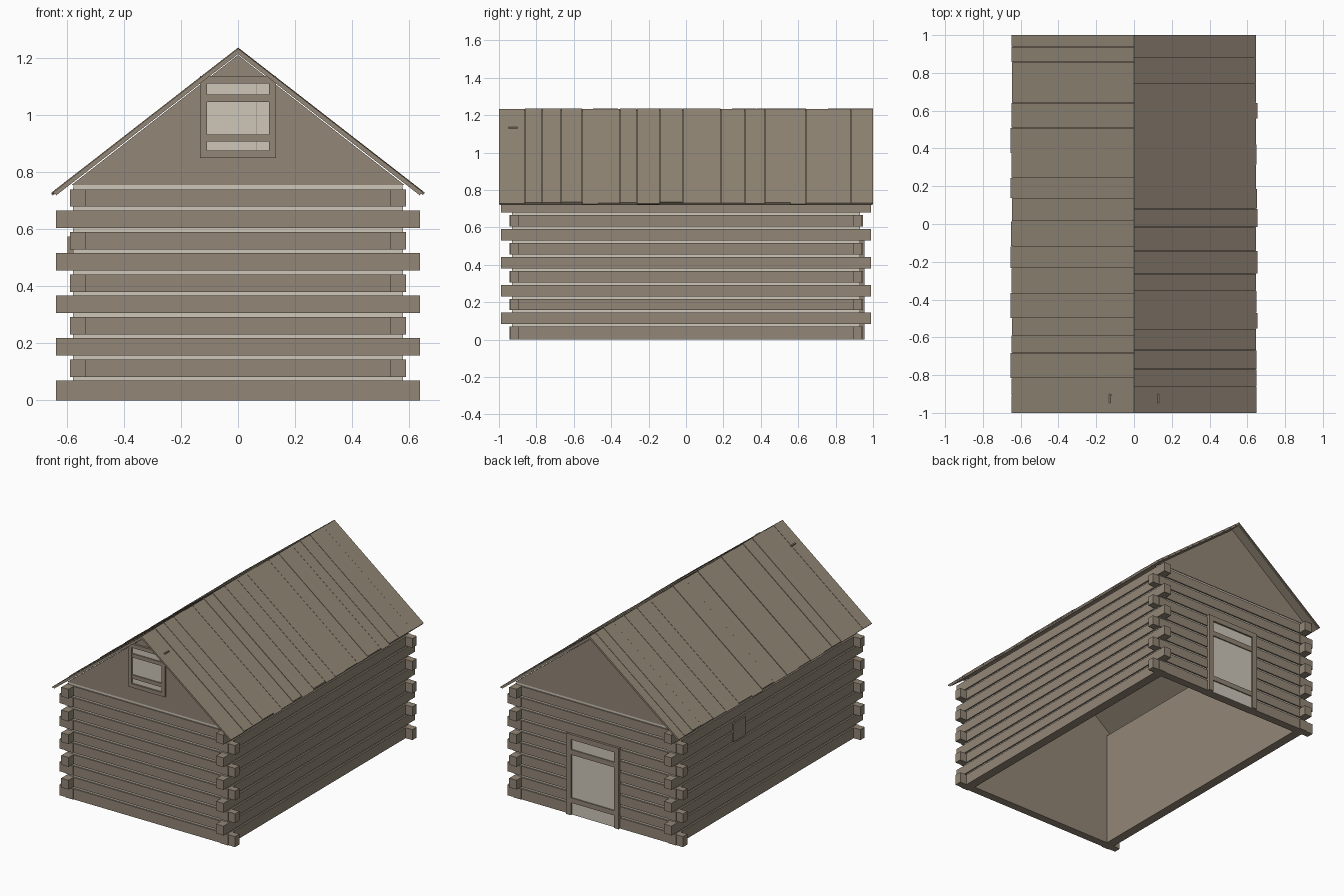
import bpy, bmesh, random
from mathutils import Matrix, Vector

random.seed(4)
cube = bpy.data.objects.get("Cube")
if cube:
    bpy.data.objects.remove(cube)


def material(name, color):
    m = bpy.data.materials.new(name)
    m.use_nodes = True
    m.diffuse_color = (*color, 1)
    for n in m.node_tree.nodes:
        if n.type == 'BSDF_PRINCIPLED':
            n.inputs["Base Color"].default_value = (*color, 1)
            n.inputs["Roughness"].default_value = 0.9
    return m


WOOD = material("weathered_wood", (0.29, 0.24, 0.182))
PALE = material("pale_chinking", (0.61, 0.565, 0.485))


def finish(bm, name, mat):
    bmesh.ops.recalc_face_normals(bm, faces=bm.faces)
    me = bpy.data.meshes.new(name)
    bm.to_mesh(me)
    bm.free()
    me.materials.append(mat)
    ob = bpy.data.objects.new(name, me)
    bpy.context.scene.collection.objects.link(ob)
    return ob


def boxes(name, mat, items):
    """Each item is a pair of ranges per axis: (x0, x1), (y0, y1), (z0, z1)."""
    bm = bmesh.new()
    for spans in items:
        mid = Vector([(a + b) / 2 for a, b in spans])
        size = [abs(b - a) for a, b in spans]
        bmesh.ops.create_cube(bm, size=1, matrix=Matrix.Translation(mid) @ Matrix.Diagonal((*size, 1)))
    return finish(bm, name, mat)


def prism(bm, profile, y0, y1):
    """Extrude an x-z outline along y."""
    face = bm.faces.new([bm.verts.new((x, y0, z)) for x, z in profile])
    out = bmesh.ops.extrude_face_region(bm, geom=[face])
    verts = [v for v in out["geom"] if isinstance(v, bmesh.types.BMVert)]
    bmesh.ops.translate(bm, verts=verts, vec=(0, y1 - y0, 0))


def span(side, a, b):
    return (side * a, side * b)


# Log walls with alternating corner overlaps
ROWS, PITCH, LOG = 10, 0.0745, 0.061
OUT_X, IN_X, OUT_Y, IN_Y = 0.588, 0.535, 0.94, 0.895
WALL_TOP = 0.755
for side, end_name, long_name in ((-1, "front", "right"), (1, "back", "left")):
    end_logs, long_logs = [], []
    for i in range(ROWS):
        z = (i * PITCH + (0.008 if i else 0), i * PITCH + 0.008 + LOG)
        reach_x = 0.637 if i % 2 == 0 else 0.583
        reach_y = 0.945 if i % 2 == 0 else 0.99
        end_logs.append(((-reach_x, reach_x), span(side, IN_Y, OUT_Y), z))
        long_logs.append((span(side, IN_X, OUT_X), (-reach_y, reach_y), z))
    boxes(end_name + "_wall_logs", WOOD, end_logs)
    boxes(long_name + "_wall_logs", WOOD, long_logs)

# Pale chinking between the logs
boxes("chinking", PALE,
      [((-0.577, 0.577), span(s, 0.897, 0.931), (0.02, WALL_TOP)) for s in (-1, 1)] +
      [(span(s, 0.537, 0.578), (-0.93, 0.93), (0.02, 0.745)) for s in (-1, 1)])

# Plain inner lining of the open-bottomed room
boxes("inner_lining", WOOD,
      [((-IN_X, IN_X), span(s, 0.887, 0.896), (0, WALL_TOP)) for s in (-1, 1)] +
      [(span(s, 0.528, 0.536), (-IN_Y, IN_Y), (0, WALL_TOP)) for s in (-1, 1)])

# Gable triangles
for side, name in ((-1, "front_gable"), (1, "back_gable")):
    bm = bmesh.new()
    prism(bm, [(-0.583, WALL_TOP), (0.583, WALL_TOP), (0, 1.21)], side * 0.89, side * 0.935)
    finish(bm, name, WOOD)

# Roof: a thin deck on each slope, topped with uneven planks
SLOPE = 0.777
NORM = (1 + SLOPE ** 2) ** 0.5


def roof_profile(side, ridge, reach, thick):
    eave = ridge - SLOPE * reach
    return [(0, ridge), (side * reach, eave),
            (side * (reach - thick * SLOPE / NORM), eave - thick / NORM),
            (0, ridge - thick * NORM)]


for side, name in ((-1, "right"), (1, "left")):
    bm = bmesh.new()
    prism(bm, roof_profile(side, 1.226, 0.643, 0.01), -0.995, 0.995)
    finish(bm, name + "_roof_deck", WOOD)
    bm = bmesh.new()
    y = -1.0
    while y < 1:
        width = random.uniform(0.08, 0.14)
        end = 1.0 if y + width > 0.94 else y + width
        ridge = 1.235 + random.uniform(-0.003, 0.002)
        prism(bm, roof_profile(side, ridge, random.uniform(0.645, 0.655), 0.008),
              y, end - (0 if end == 1 else 0.002))
        y = end
    finish(bm, name + "_roof_planks", WOOD)


# Framed openings: frame, two pale boards and two cross rails
def opening(name, side, x0, x1, z0, z1, edge, sill, seam, face, rails):
    deep = (side * 0.9, side * (face + 0.011))
    frame = [((x0, x0 + edge), deep, (z0, z1)), ((x1 - edge, x1), deep, (z0, z1)),
             ((x0, x1), deep, (z1 - edge, z1))]
    if sill:
        frame.append(((x0, x1), deep, (z0, z0 + edge)))
    boxes(name + "_frame", WOOD, frame)
    a, b = x0 + edge, x1 - edge
    boxes(name + "_boards", PALE,
          [((a, seam - 0.001), span(side, 0.9, face), (z0, z1 - edge)),
           ((seam + 0.001, b), span(side, 0.9, face - 0.001), (z0, z1 - edge))])
    boxes(name + "_rails", WOOD,
          [((a, b), span(side, 0.9, face + 0.007), r) for r in rails])
    # Matching plain backing inside the room
    boxes(name + "_backing", WOOD, [((x0, x1), span(side, 0.884, 0.9), (z0, z1 - edge))])


opening("attic_window", -1, -0.133, 0.133, 0.85, 1.136, 0.025, True, 0.065, 0.937,
        [(0.907, 0.932), (1.046, 1.071)])
opening("back_door", 1, -0.18, 0.2, 0.0, 0.53, 0.034, False, 0.085, 0.944,
        [(0.08, 0.112), (0.395, 0.428)])

# Small hatch on one long wall
boxes("side_hatch", WOOD, [((-0.597, -0.56), (0.235, 0.36), (0.455, 0.575))])
